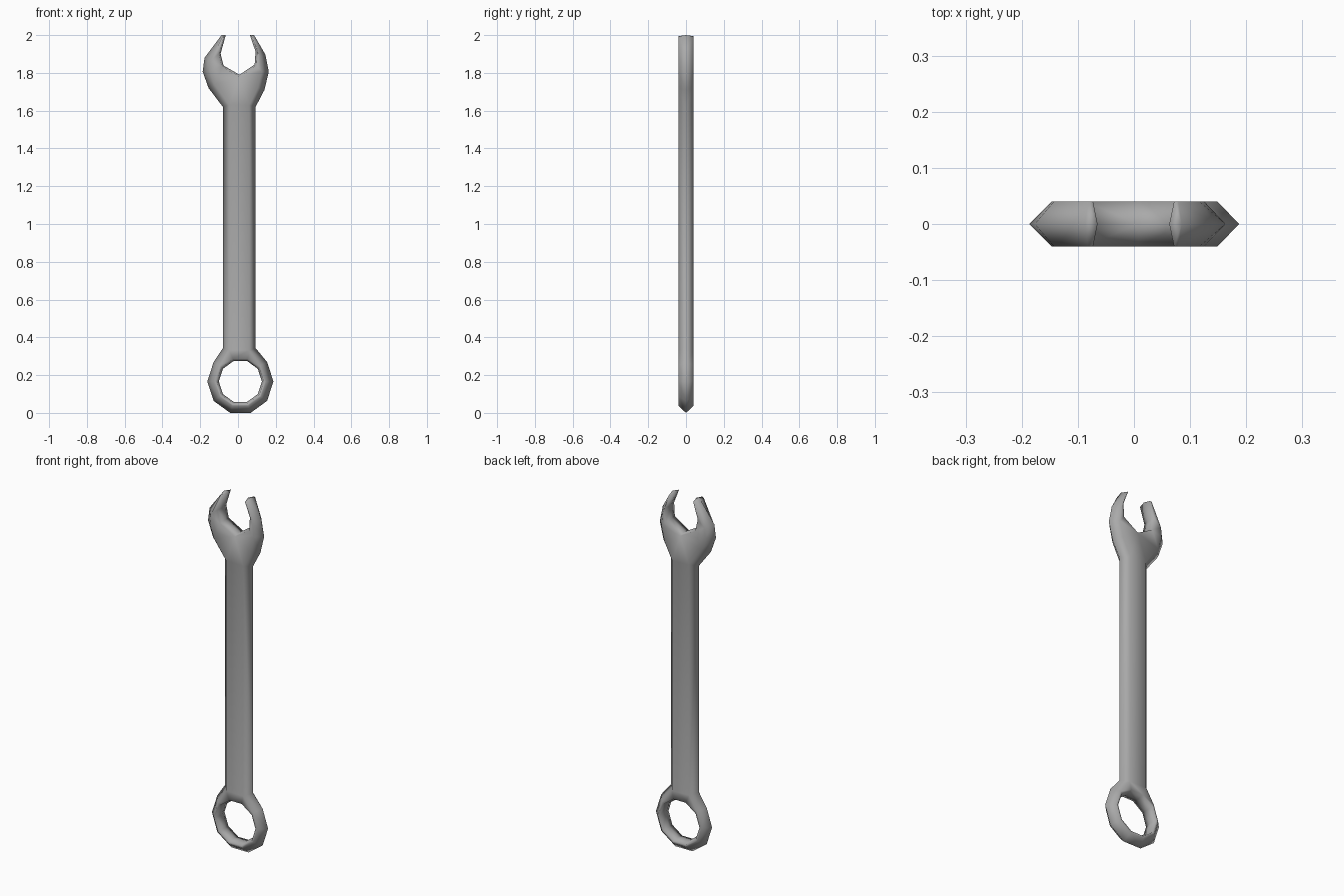
import bpy, bmesh, math
from mathutils import Vector

if "Cube" in bpy.data.objects:
    bpy.data.objects.remove(bpy.data.objects["Cube"])

HALF = 0.04                      # half thickness
RX, RZ, R_OUT, R_IN = 0.0125, 0.1665, 0.175, 0.114


def ring_points(radius, steps, inset):
    return [(RX + radius * math.cos(math.radians(36 * k)),
             RZ + radius * math.sin(math.radians(36 * k)), inset) for k in steps]


def inset_loop(points):
    """Offset every point to the left of the path by its own inset."""
    result = []
    for i, (x, z, d) in enumerate(points):
        p = Vector((x, z))
        a = (p - Vector(points[i - 1][:2])).normalized()
        b = (Vector(points[(i + 1) % len(points)][:2]) - p).normalized()
        na, nb = Vector((-a.y, a.x)), Vector((-b.y, b.x))
        result.append(p + (na + nb) * (d / (1 + na.dot(nb))))
    return result


# Outer outline, anticlockwise from the right foot of the handle: x, z, bevel
outline = [
    (0.093, 0.343, 0.034), (0.093, 1.62, 0.034),
    # right jaw
    (0.14, 1.71, 0.036), (0.163, 1.807, 0.037), (0.145, 1.897, 0.03), (0.085, 2.0, 0.010),
    # opening
    (0.063, 2.0, 0.006), (0.093, 1.913, 0.009), (0.088, 1.844, 0.010), (0.008, 1.790, 0.008),
    (-0.077, 1.839, 0.010), (-0.092, 1.902, 0.009), (-0.065, 2.0, 0.006),
    # left jaw
    (-0.087, 2.0, 0.010), (-0.177, 1.88, 0.036), (-0.187, 1.807, 0.039), (-0.156, 1.72, 0.037),
    (-0.08, 1.62, 0.034), (-0.08, 0.343, 0.034),
] + ring_points(R_OUT, range(4, 12), 0.037)
hole = ring_points(R_IN, range(10, 0, -1), 0.010)

bm = bmesh.new()
face_edges = {-1: [], 1: []}
for loop in (outline, hole):
    n = len(loop)
    rim = [bm.verts.new((x, 0, z)) for x, z, _ in loop]
    inner = inset_loop(loop)
    # bevelled band on each side of the rim
    for side in (-1, 1):
        edge = [bm.verts.new((p.x, side * HALF, p.y)) for p in inner]
        for i in range(n):
            j = (i + 1) % n
            bm.faces.new((rim[i], rim[j], edge[j], edge[i]))
            face_edges[side].append(bm.edges.get((edge[i], edge[j])))

# front and back faces, with the ring hole left open
for side in (-1, 1):
    bmesh.ops.triangle_fill(bm, use_beauty=True, use_dissolve=False,
                            edges=face_edges[side], normal=(0, side, 0))
bmesh.ops.recalc_face_normals(bm, faces=bm.faces[:])

mesh = bpy.data.meshes.new("wrench")
bm.to_mesh(mesh)
bm.free()
# smooth all over, dark steel
mesh.shade_smooth()
steel = bpy.data.materials.new("steel")
steel.diffuse_color = (0.4, 0.4, 0.4, 1)
steel.use_nodes = True
steel.node_tree.nodes["Principled BSDF"].inputs["Base Color"].default_value = steel.diffuse_color
mesh.materials.append(steel)
wrench = bpy.data.objects.new("wrench", mesh)
bpy.context.collection.objects.link(wrench)
